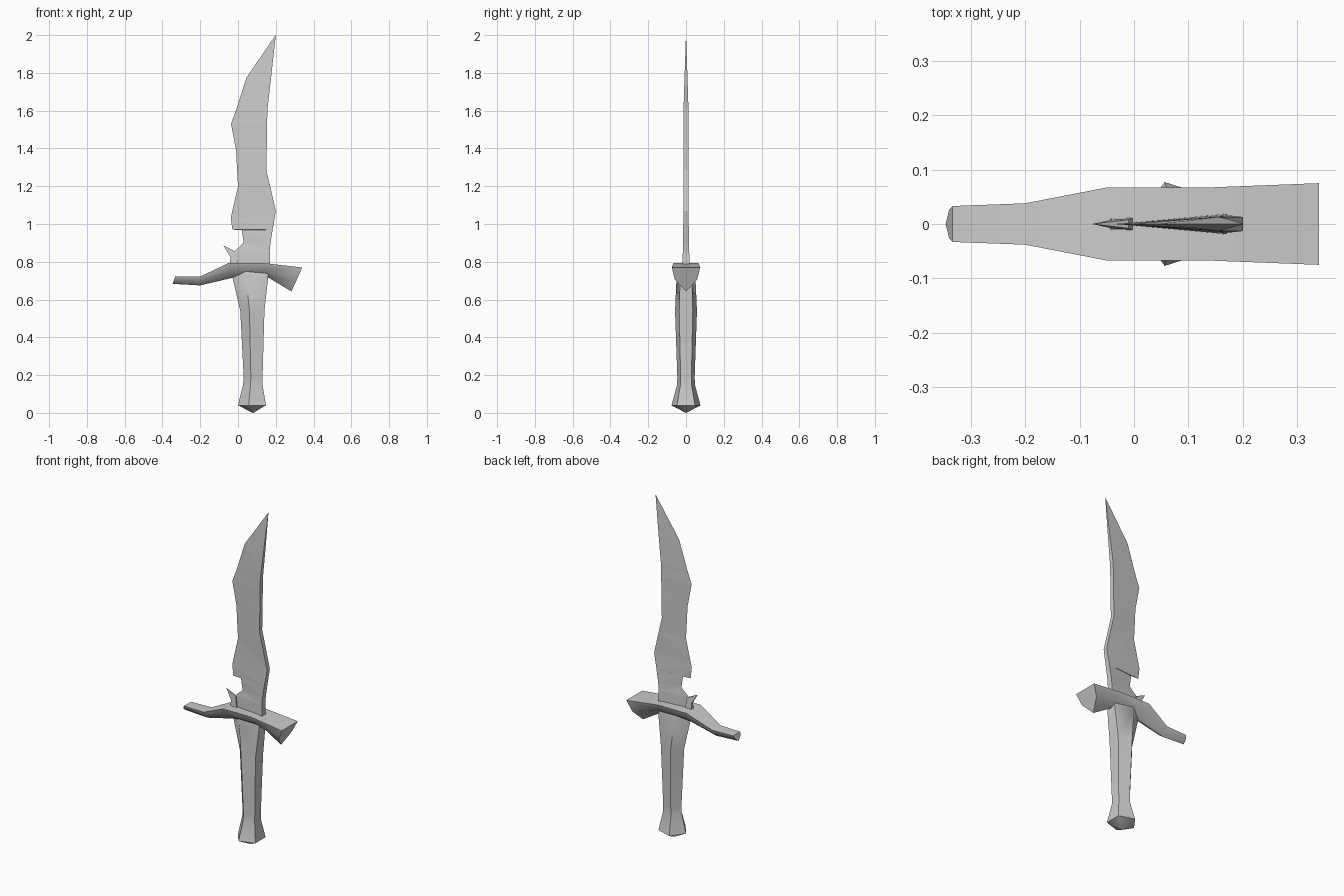
import bpy, bmesh, math

cube = bpy.data.objects.get("Cube")
if cube:
    bpy.data.objects.remove(cube, do_unlink=True)

steel = bpy.data.materials.new("grey_steel")
steel.use_nodes = True
GREY = (0.6, 0.6, 0.6, 1)
steel.diffuse_color = GREY
steel.node_tree.nodes["Principled BSDF"].inputs["Base Color"].default_value = GREY


def loft(name, rings, smooth_angle=None):
    """Skin a list of closed rings with equal point counts and cap both ends."""
    bm = bmesh.new()
    loops = [[bm.verts.new(p) for p in ring] for ring in rings]
    n = len(loops[0])
    for a, b in zip(loops, loops[1:]):
        for i in range(n):
            j = (i + 1) % n
            bm.faces.new((a[i], a[j], b[j], b[i]))
    bm.faces.new(loops[0][::-1])
    bm.faces.new(loops[-1])
    bmesh.ops.remove_doubles(bm, verts=bm.verts, dist=0.0005)
    bmesh.ops.triangulate(bm, faces=bm.faces)
    bmesh.ops.recalc_face_normals(bm, faces=bm.faces)
    mesh = bpy.data.meshes.new(name)
    bm.to_mesh(mesh)
    bm.free()
    mesh.materials.append(steel)
    obj = bpy.data.objects.new(name, mesh)
    bpy.context.collection.objects.link(obj)
    if smooth_angle:
        bpy.ops.object.select_all(action='DESELECT')
        obj.select_set(True)
        bpy.context.view_layer.objects.active = obj
        bpy.ops.object.shade_smooth_by_angle(angle=math.radians(smooth_angle))
    return obj


# Blade: wedge from thin cutting edge to thick spine
# (edge x, spine x, height, half thickness)
blade = [(-.035, .17, .77, .019), (-.02, .168, .855, .017), (.03, .172, .90, .016),
         (.02, .183, .968, .015), (-.03, .183, .97, .015), (-.038, .195, 1.035, .0135),
         (-.03, .2, 1.07, .013), (0, .17, 1.2, .013), (-.005, .15, 1.285, .013),
         (-.01, .152, 1.39, .013), (-.037, .154, 1.53, .013), (-.008, .156, 1.61, .013),
         (.045, .175, 1.775, .008), (.199, .2, 2.0, .0003)]
loft("blade", [[(e, 0, z), (s, -t, z), (s, t, z)] for e, s, z, t in blade])

# Small thorn at the blade root
loft("thorn", [[(-.045, -.012, .775), (.0, -.012, .775), (.0, .012, .775), (-.045, .012, .775)],
               [(-.04, -.008, .825), (-.01, -.008, .852), (-.01, .008, .852), (-.04, .008, .825)],
               [(-.077, 0, .886)] * 4], 30)

# Handle and pommel: five-sided, one corner towards -x
# (left x, right x, height, half depth)
handle = [(.079, .081, 0, .001), (0, .148, .04, .077), (.027, .13, .15, .047),
          (.03, .13, .19, .046), (.012, .14, .54, .058), (-.03, .16, .72, .05),
          (-.03, .16, .755, .045)]
rings = []
for l, r, z, h in handle:
    w = r - l
    rings.append([(l, 0, z), (l + .38 * w, -h, z), (r, -.62 * h, z),
                  (r, .62 * h, z), (l + .38 * w, h, z)])
loft("handle", rings, 60)

# Cross guard: five-sided with a flat top and a keel below
# (top x, top z, keel x, keel z, half depth)
guard = [(-.333, .722, -.346, .683, .033), (-.2, .722, -.2, .675, .038),
         (-.05, .793, -.03, .715, .067), (.135, .793, .16, .717, .067),
         (.34, .77, .283, .643, .075)]
rings = []
for tx, tz, kx, kz, h in guard:
    mx, mz = tx + .5 * (kx - tx), tz + .5 * (kz - tz)
    rings.append([(tx, -h, tz), (mx, -.8 * h, mz), (kx, 0, kz), (mx, .8 * h, mz), (tx, h, tz)])
loft("cross_guard", rings, 60)
